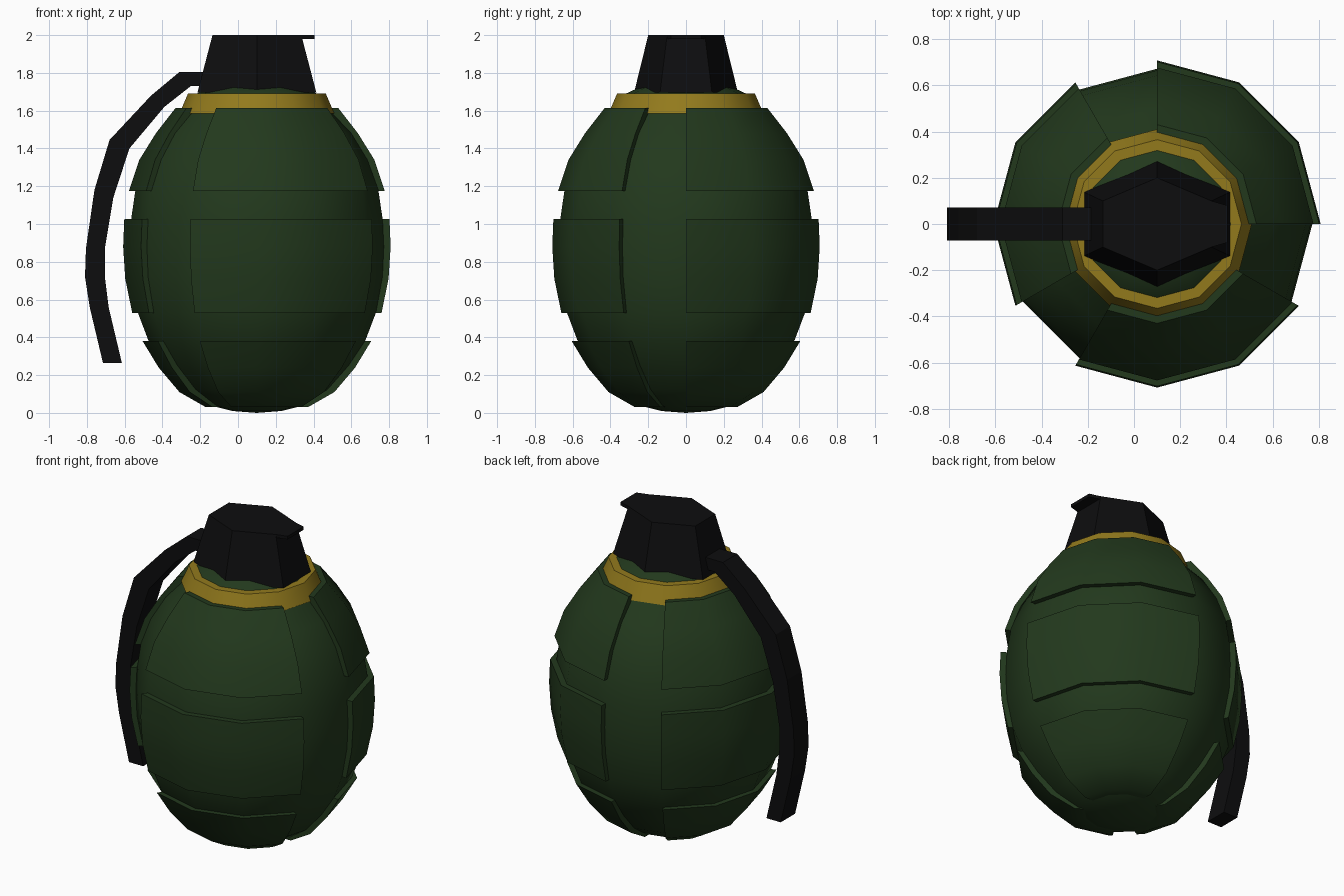
import bpy, bmesh
from math import cos, sin, radians

if "Cube" in bpy.data.objects:
    bpy.data.objects.remove(bpy.data.objects["Cube"])

CX = 0.1      # body axis offset in x
SIDES = 12


def material(name, rgb):
    m = bpy.data.materials.new(name)
    m.diffuse_color = (*rgb, 1)
    m.use_nodes = True
    m.node_tree.nodes["Principled BSDF"].inputs["Base Color"].default_value = m.diffuse_color
    return m


GREEN = material("green_paint", (0.016, 0.040, 0.012))
GOLD = material("gold_paint", (0.29, 0.195, 0.012))
BLACK = material("black_metal", (0.004, 0.004, 0.0045))


def finish(bm, name, mat, smooth=None):
    bmesh.ops.remove_doubles(bm, verts=bm.verts, dist=1e-5)
    bmesh.ops.dissolve_degenerate(bm, edges=bm.edges, dist=1e-5)
    bmesh.ops.recalc_face_normals(bm, faces=bm.faces)
    me = bpy.data.meshes.new(name)
    bm.to_mesh(me)
    bm.free()
    me.materials.append(mat)
    ob = bpy.data.objects.new(name, me)
    bpy.context.collection.objects.link(ob)
    if smooth:
        bpy.ops.object.select_all(action='DESELECT')
        bpy.context.view_layer.objects.active = ob
        ob.select_set(True)
        bpy.ops.object.shade_smooth_by_angle(angle=radians(smooth))
    return ob


def loft(rings, name, mat, closed=False, cap=True, loop=True, smooth=None):
    """Join equal-length point rings with quads."""
    bm = bmesh.new()
    vs = [[bm.verts.new(p) for p in r] for r in rings]
    n = len(vs[0])
    pairs = list(zip(vs, vs[1:])) + ([(vs[-1], vs[0])] if closed else [])
    for a, b in pairs:
        for i in range(n if loop else n - 1):
            j = (i + 1) % n
            bm.faces.new((a[i], a[j], b[j], b[i]))
    if cap and not closed:
        bm.faces.new(vs[0])
        bm.faces.new(vs[-1])
    return finish(bm, name, mat, smooth)


def turn(profile, name, mat, start=0, steps=SIDES, loop=True):
    """Revolve an (r, z) profile in 30 degree steps about the body axis."""
    full = steps == SIDES
    rings = []
    for k in range(steps if full else steps + 1):
        a = radians(start + k * 360 / SIDES)
        rings.append([(CX + r * cos(a), r * sin(a), z) for r, z in profile])
    return loft(rings, name, mat, closed=full, loop=loop, smooth=40)


# Egg-shaped body
turn([(0, 0), (.13, .01), (.25, .04), (.375, .125), (.485, .25), (.575, .385),
      (.63, .53), (.665, .72), (.672, .88), (.665, 1.03), (.643, 1.18),
      (.585, 1.34), (.50, 1.48), (.395, 1.59), (.34, 1.68), (.2, 1.745),
      (0, 1.77)], "body", GREEN, loop=False)

# Raised plates: three rows of three, each a quarter turn wide
rows = {
    "lower_plate": [(.27, .03), (.41, .11), (.52, .24), (.605, .38)],
    "middle_plate": [(.66, .53), (.697, .71), (.708, .88), (.702, 1.027)],
    "upper_plate": [(.677, 1.175), (.622, 1.34), (.535, 1.48), (.43, 1.615)],
}
for name, outer in rows.items():
    inner = [(r - 0.09, z) for r, z in reversed(outer)]
    for k in range(3):
        turn(outer + inner, f"{name}_{k + 1}", GREEN, start=-120 + 120 * k, steps=3)

# Painted collar
turn([(.41, 1.585), (.365, 1.69), (.30, 1.69), (.34, 1.585)], "collar", GOLD)


# Hexagonal fuze housing, tapering upward
def hexagon(hx, hy, z):
    return [(CX + hx * x, hy * y, z) for x, y in
            ((0, 1), (-1, .5), (-1, -.5), (0, -1), (1, -.5), (1, .5))]


loft([hexagon(.315, .275, 1.695), hexagon(.235, .2, 2.0)], "fuze_housing", BLACK)

# Lip on the top edge, opposite the lever
lip = [(.10, .2), (.10, -.2), (.335, -.1), (.405, -.08), (.405, .08), (.335, .1)]
loft([[(x, y, z) for x, y in lip] for z in (1.98, 2.0)], "fuze_lip", BLACK)

# Safety lever: outer and inner edge of a bent bar
outer = [(-.10, 1.805), (-.31, 1.805), (-.46, 1.68), (-.68, 1.445), (-.76, 1.18),
         (-.805, .87), (-.81, .72), (-.785, .56), (-.715, .265)]
inner = [(-.10, 1.73), (-.25, 1.73), (-.39, 1.62), (-.575, 1.40), (-.66, 1.14),
         (-.705, .87), (-.705, .72), (-.685, .56), (-.615, .265)]
W = 0.072
loft([[(ox, -W, oz), (ox, W, oz), (ix, W, iz), (ix, -W, iz)]
      for (ox, oz), (ix, iz) in zip(outer, inner)], "safety_lever", BLACK)
